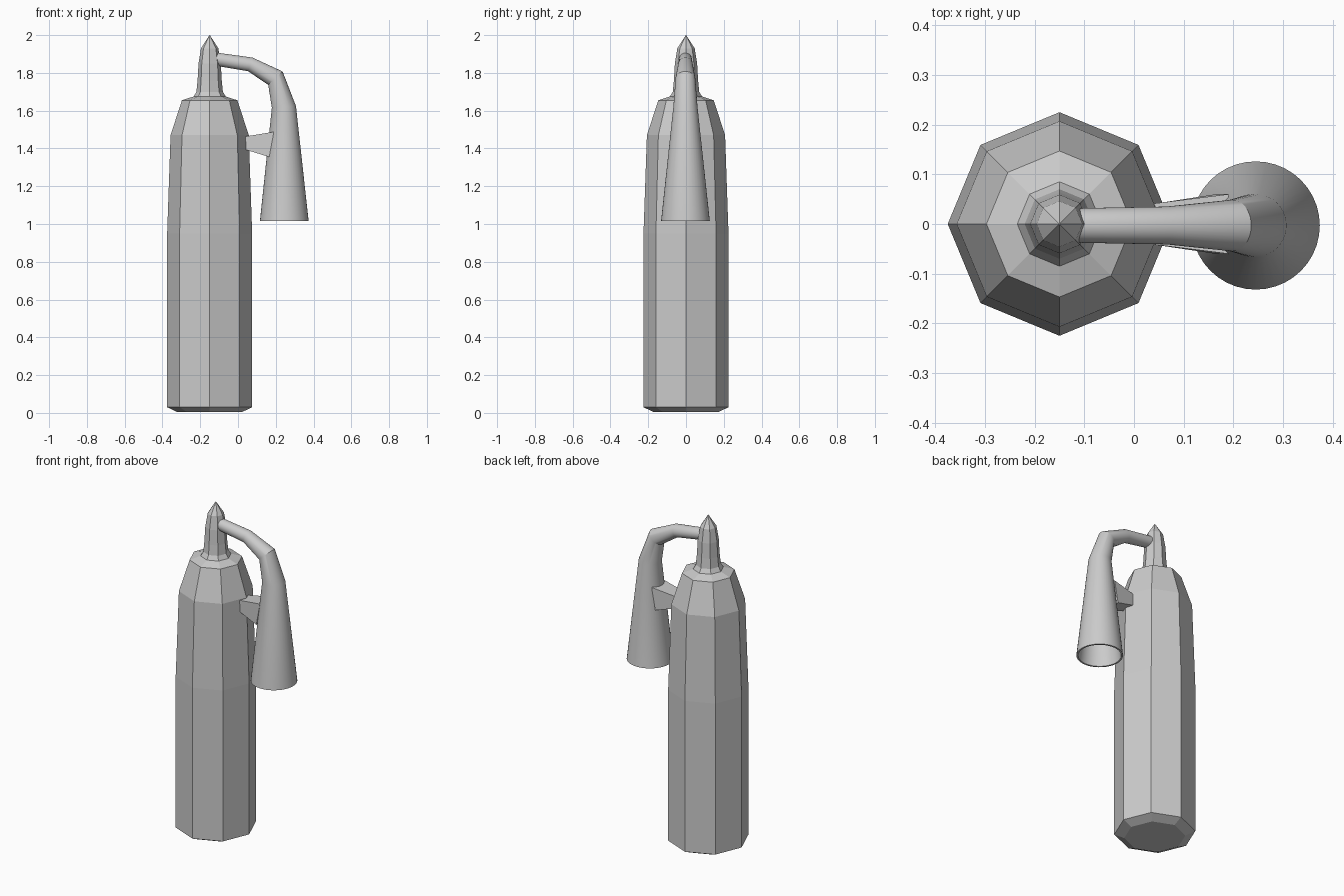
import bpy, bmesh, math
from mathutils import Vector

if "Cube" in bpy.data.objects:
    bpy.data.objects.remove(bpy.data.objects["Cube"])


def loft(name, rings, cap_start=True, cap_end=True, smooth=False):
    """Skin a list of equally sized point loops."""
    bm = bmesh.new()
    loops = [[bm.verts.new(p) for p in ring] for ring in rings]
    n = len(loops[0])
    for a, b in zip(loops, loops[1:]):
        for i in range(n):
            j = (i + 1) % n
            bm.faces.new((a[i], a[j], b[j], b[i]))
    if cap_start:
        bm.faces.new(loops[0][::-1])
    if cap_end:
        bm.faces.new(loops[-1])
    bmesh.ops.remove_doubles(bm, verts=bm.verts, dist=1e-5)
    bmesh.ops.recalc_face_normals(bm, faces=bm.faces)
    mesh = bpy.data.meshes.new(name)
    bm.to_mesh(mesh)
    bm.free()
    obj = bpy.data.objects.new(name, mesh)
    bpy.context.collection.objects.link(obj)
    if smooth:
        bpy.ops.object.select_all(action='DESELECT')
        obj.select_set(True)
        bpy.context.view_layer.objects.active = obj
        bpy.ops.object.shade_smooth_by_angle(angle=math.radians(20))
    return obj


def ring(center, radius, sides, tilt=0.0):
    """Circle around a centre; tilt turns its axis from +z towards +x."""
    u = Vector((math.cos(tilt), 0, -math.sin(tilt)))
    v = Vector((0, 1, 0))
    return [Vector(center) + radius * (math.cos(t) * u + math.sin(t) * v)
            for t in (2 * math.pi * i / sides for i in range(sides))]


def turned(name, profile, **kw):
    """Eight-sided turned part on the tank axis."""
    return loft(name, [ring((-0.15, 0, z), r, 8) for r, z in profile], **kw)


# Tank with rounded base and shoulder
turned("tank", [(0.17, 0.004), (0.225, 0.03), (0.225, 0.95), (0.207, 1.47),
                (0.147, 1.655), (0.085, 1.675)])

# Valve with pointed tip
turned("valve", [(0.087, 1.66), (0.085, 1.675), (0.07, 1.70), (0.064, 1.76),
                 (0.059, 1.85), (0.046, 1.93), (0.001, 2.0)])

# Hose widening into a hollow horn: x, z, radius, axis tilt in degrees
Y = -0.003
path = [(-0.13, 1.874, 0.033, 98), (-0.10, 1.87, 0.035, 98),
        (0.065, 1.845, 0.038, 108), (0.198, 1.772, 0.052, 137),
        (0.243, 1.62, 0.064, 176), (0.245, 1.015, 0.129, 180),
        (0.245, 1.015, 0.119, 180), (0.243, 1.60, 0.055, 180)]
loft("hose_and_horn", [ring((x, Y, z), r, 40, math.radians(t))
                       for x, z, r, t in path], smooth=True)

# Tapered bracket holding the horn on the tank: x bottom, x top, z low, z high, half width
ends = [(0.035, 0.03, 1.395, 1.462, 0.04), (0.165, 0.19, 1.355, 1.488, 0.06)]
loft("horn_bracket", [[(xb, -w, lo), (xb, w, lo), (xt, w, hi), (xt, -w, hi)]
                      for xb, xt, lo, hi, w in ends])
